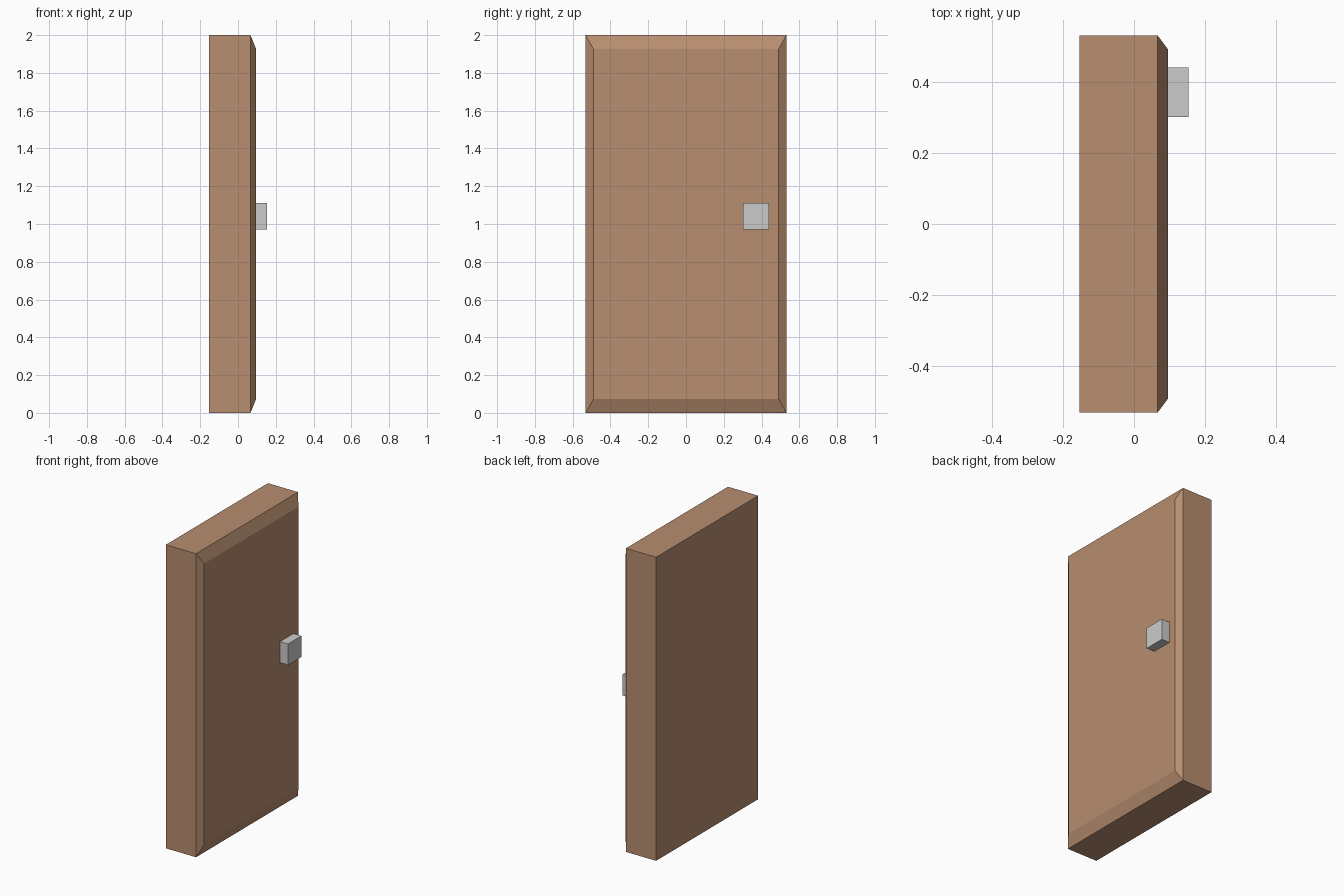
import bpy, bmesh
from mathutils import Vector

if "Cube" in bpy.data.objects:
    bpy.data.objects.remove(bpy.data.objects["Cube"])


def box(name, lo, hi):
    """Axis-aligned box between two corners."""
    lo, hi = Vector(lo), Vector(hi)
    bm = bmesh.new()
    bmesh.ops.create_cube(bm, size=1)
    for v in bm.verts:
        v.co = (lo + hi) / 2 + v.co * (hi - lo)
    mesh = bpy.data.meshes.new(name)
    bm.to_mesh(mesh)
    bm.free()
    obj = bpy.data.objects.new(name, mesh)
    bpy.context.collection.objects.link(obj)
    return obj


# Door slab
HALF_W, HEIGHT = 0.531, 2.0
BACK, RIM, FACE = -0.154, 0.066, 0.096
door = box("door_panel", (BACK, -HALF_W, 0), (RIM, HALF_W, HEIGHT))

# Raised front face with chamfered border
bm = bmesh.new()
bm.from_mesh(door.data)
front = max(bm.faces, key=lambda f: f.normal.x)
front = bmesh.ops.extrude_discrete_faces(bm, faces=[front])["faces"][0]
mid = HEIGHT / 2
for v in front.verts:
    v.co = (FACE, v.co.y * 0.491 / HALF_W, mid + (v.co.z - mid) * 0.927)
bm.normal_update()
bm.to_mesh(door.data)
bm.free()

wood = bpy.data.materials.new("wood")
wood.diffuse_color = (0.48, 0.27, 0.16, 1)
wood.use_nodes = True
wood.node_tree.nodes["Principled BSDF"].inputs["Base Color"].default_value = wood.diffuse_color
door.data.materials.append(wood)

# Square handle on the front face
handle = box("door_handle", (FACE, 0.301, 0.972), (0.154, 0.44, 1.111))
